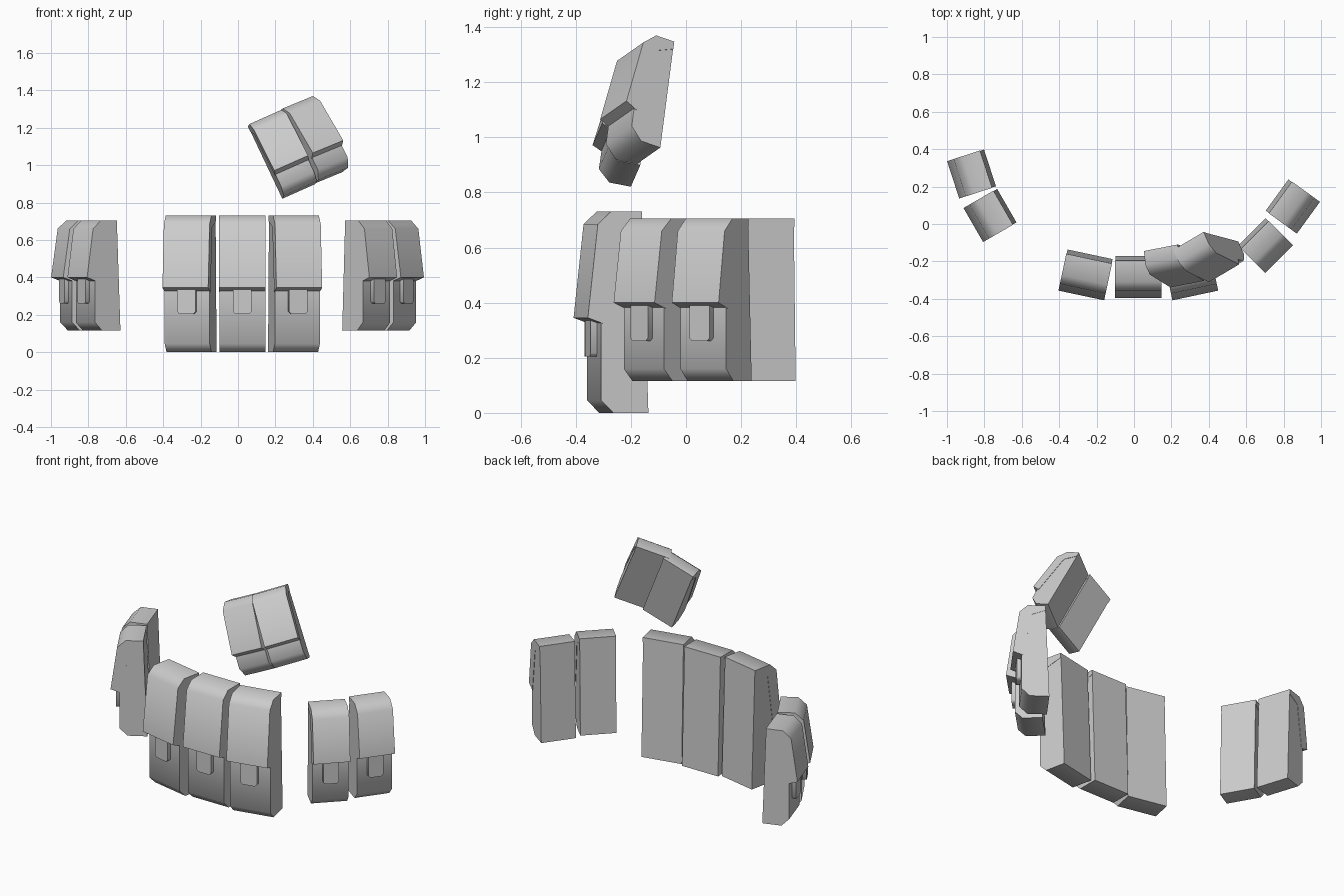
import bpy, bmesh, math
from mathutils import Matrix, Vector

if "Cube" in bpy.data.objects:
    bpy.data.objects.remove(bpy.data.objects["Cube"], do_unlink=True)

grey = bpy.data.materials.new("plain grey")
grey.use_nodes = True
grey.diffuse_color = (0.6, 0.6, 0.6, 1)
grey.node_tree.nodes["Principled BSDF"].inputs["Base Color"].default_value = (0.6, 0.6, 0.6, 1)


def prism(name, points, direction, place):
    """Extrude a closed outline of 3D points along a direction."""
    bm = bmesh.new()
    face = bm.faces.new([bm.verts.new(p) for p in points])
    result = bmesh.ops.extrude_face_region(bm, geom=[face])
    moved = [v for v in result["geom"] if isinstance(v, bmesh.types.BMVert)]
    bmesh.ops.translate(bm, verts=moved, vec=direction)
    bmesh.ops.recalc_face_normals(bm, faces=bm.faces[:])
    mesh = bpy.data.meshes.new(name)
    bm.to_mesh(mesh)
    bm.free()
    mesh.materials.append(grey)
    ob = bpy.data.objects.new(name, mesh)
    bpy.context.collection.objects.link(ob)
    ob.matrix_world = place
    bpy.ops.object.select_all(action="DESELECT")
    ob.select_set(True)
    bpy.context.view_layer.objects.active = ob
    bpy.ops.object.shade_smooth_by_angle(angle=math.radians(60))
    return ob


def side_profile(name, pairs, width, place):
    """Extrude a (depth, height) outline across the pouch width."""
    points = [(-width / 2, -d, z) for d, z in pairs]
    return prism(name, points, (width, 0, 0), place)


def pouch(name, place, width, height, depth, flap_z, step, lean, tab_width):
    """Pouch with its back at local y = 0 and its front towards -y."""
    front = depth - step
    # Body with chamfered lower front edge
    side_profile(name + "_body", [
        (0, 0), (front - 0.045, 0), (front, 0.045), (front, flap_z + 0.05),
        (front - 0.05, height - 0.01), (lean, height - 0.01)], width - 0.004, place)
    # Flap that folds over the top and flares towards its lower edge
    side_profile(name + "_flap", [
        (lean, height), (depth - 0.085, height), (depth - 0.037, height - 0.045),
        (depth, flap_z + 0.01), (front - 0.01, flap_z - 0.012),
        (front - 0.055, height - 0.06), (lean, height - 0.03)], width, place)
    # Closure tab with clipped lower corners
    if tab_width:
        h, low, c = tab_width / 2, flap_z - 0.13, 0.012
        outline = [(-h, flap_z + 0.01), (-h, low + c), (-h + c, low),
                   (h - c, low), (h, low + c), (h, flap_z + 0.01)]
        prism(name + "_tab", [(x, -front + 0.01, z) for x, z in outline],
              (0, -0.034, 0), place)


def upright(x, y, z, angle):
    return Matrix.Translation((x, y, z)) @ Matrix.Rotation(math.radians(angle), 4, "Z")


def tilted(origin, across, up):
    """Placement from an across direction and an approximate up direction."""
    ax = Vector(across).normalized()
    ay = Vector(up).cross(ax).normalized()
    az = ax.cross(ay)
    m = Matrix((ax, ay, az)).transposed().to_4x4()
    return Matrix.Translation(origin) @ m


# Three tall pouches across the front
for name, x, y, angle in [("front_right", -0.235, -0.162, -12),
                          ("front_middle", 0.023, -0.17, 0),
                          ("front_left", 0.281, -0.162, 12)]:
    pouch(name, upright(x, y, 0, angle), 0.25, 0.73, 0.225, 0.335, 0.05, 0.024, 0.1)

# Two shorter pouches on each hip
for name, x, y, angle in [("left_hip_fore", 0.63, -0.042, 45),
                          ("left_hip_rear", 0.765, 0.155, 54),
                          ("right_hip_fore", -0.68, 0.098, -60),
                          ("right_hip_rear", -0.77, 0.30, -72)]:
    pouch(name, upright(x, y, 0.115, angle), 0.21, 0.59, 0.207, 0.275, 0.05, 0.022, 0.09)

# Two small tilted pouches high on the chest
for name, origin, across, up in [
        ("chest_inner", (0.325, -0.183, 0.86), (0.18, 0.035, 0.08), (-0.17, 0.06, 0.40)),
        ("chest_outer", (0.478, -0.14, 0.93), (0.17, 0.10, 0.07), (-0.165, 0.06, 0.385))]:
    pouch(name, tilted(origin, across, up), 0.2, 0.43, 0.16, 0.125, 0.035, 0.0, 0)
